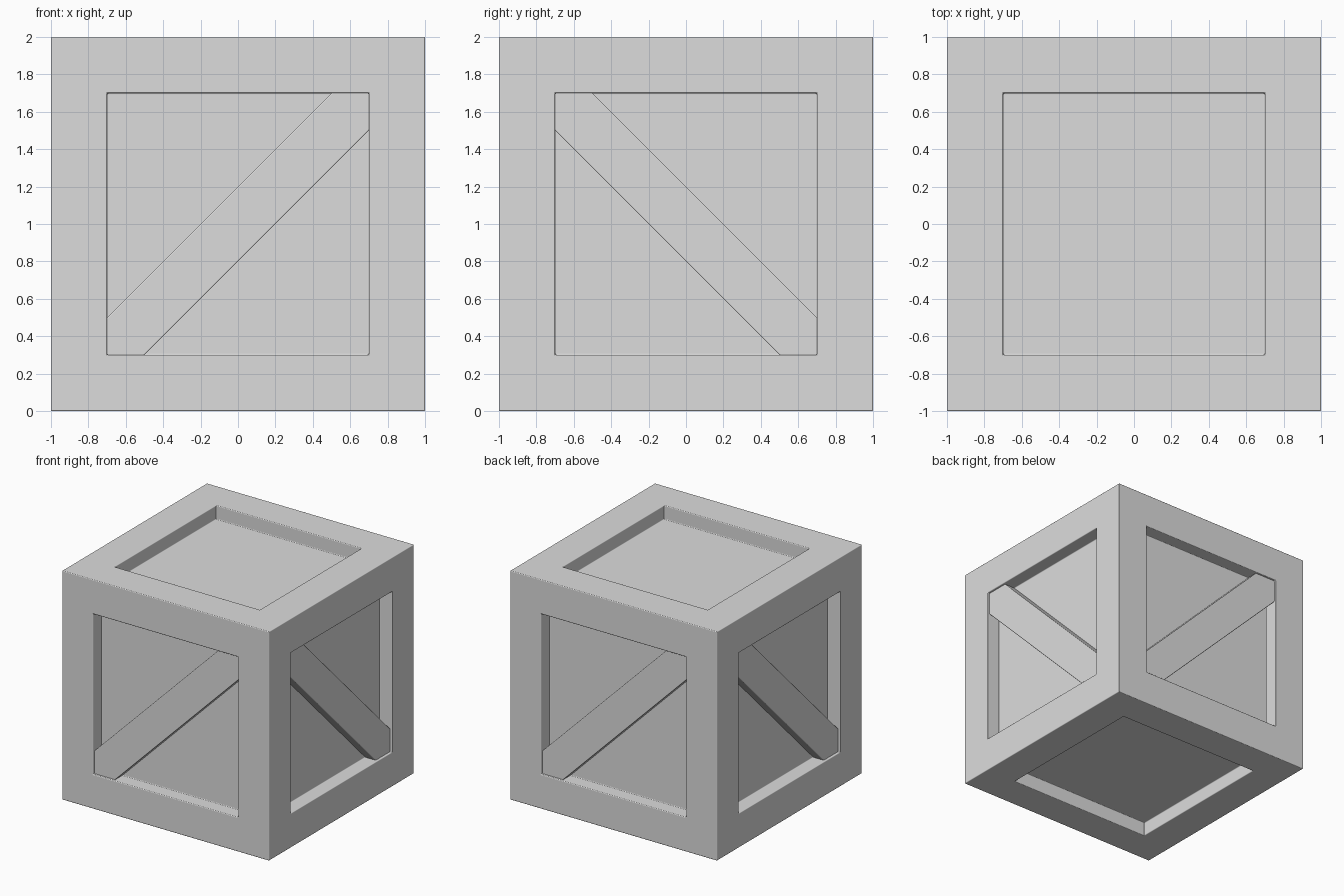
import bpy
import bmesh
from math import pi, radians
from mathutils import Matrix, Vector

cube = bpy.data.objects.get("Cube")
if cube:
    bpy.data.objects.remove(cube, do_unlink=True)

BORDER = 0.3      # width of the frame
RECESS = 0.12     # depth of the panels
BRACE_GAP = 0.02  # brace face below the frame face
BRACE_W = 0.2     # brace reach along each side of its corner
TUCK = 0.02       # brace ends and back buried in the body

grey = bpy.data.materials.new("light_grey")
grey.use_nodes = True
grey.diffuse_color = (0.72, 0.72, 0.72, 1)
grey.node_tree.nodes["Principled BSDF"].inputs["Base Color"].default_value = grey.diffuse_color


def finish(bm, name):
    bmesh.ops.recalc_face_normals(bm, faces=bm.faces)
    mesh = bpy.data.meshes.new(name)
    bm.to_mesh(mesh)
    bm.free()
    mesh.materials.append(grey)
    mesh.shade_smooth()
    obj = bpy.data.objects.new(name, mesh)
    bpy.context.collection.objects.link(obj)
    # Small rounded edges, with the large faces kept flat
    bevel = obj.modifiers.new("soft_edges", "BEVEL")
    bevel.width = 0.007
    bevel.segments = 3
    bevel.limit_method = "ANGLE"
    bevel.angle_limit = radians(30)
    bevel.harden_normals = True


# Crate body: every side has a frame around a sunken panel
bm = bmesh.new()
bmesh.ops.create_cube(bm, size=2, matrix=Matrix.Translation((0, 0, 1)))
panels = bm.faces[:]
bmesh.ops.inset_individual(bm, faces=panels, thickness=BORDER, use_even_offset=True)
for face in bmesh.ops.extrude_discrete_faces(bm, faces=panels)["faces"]:
    offset = face.normal * -RECESS
    bmesh.ops.translate(bm, verts=face.verts[:], vec=offset)
finish(bm, "crate_body")


# Diagonal brace inside each upright panel, alternating direction
def add_brace(name, angle, flip):
    a = 1 - BORDER + TUCK
    b = a - BRACE_W
    outline = [(-a, -a), (-b, -a), (a, b), (a, a), (b, a), (-a, -b)]
    bm = bmesh.new()
    back = RECESS - 1 + TUCK
    verts = [bm.verts.new((x * flip, back, z + 1)) for x, z in outline]
    face = bm.faces.new(verts)
    new = bmesh.ops.extrude_face_region(bm, geom=[face])["geom"]
    moved = [v for v in new if isinstance(v, bmesh.types.BMVert)]
    bmesh.ops.translate(bm, verts=moved, vec=Vector((0, BRACE_GAP - 1 - back, 0)))
    bm.transform(Matrix.Rotation(angle, 4, "Z"))
    finish(bm, name)


for i, side in enumerate(("front", "left", "back", "right")):
    add_brace(side + "_brace", i * pi / 2, 1 if i % 2 == 0 else -1)
